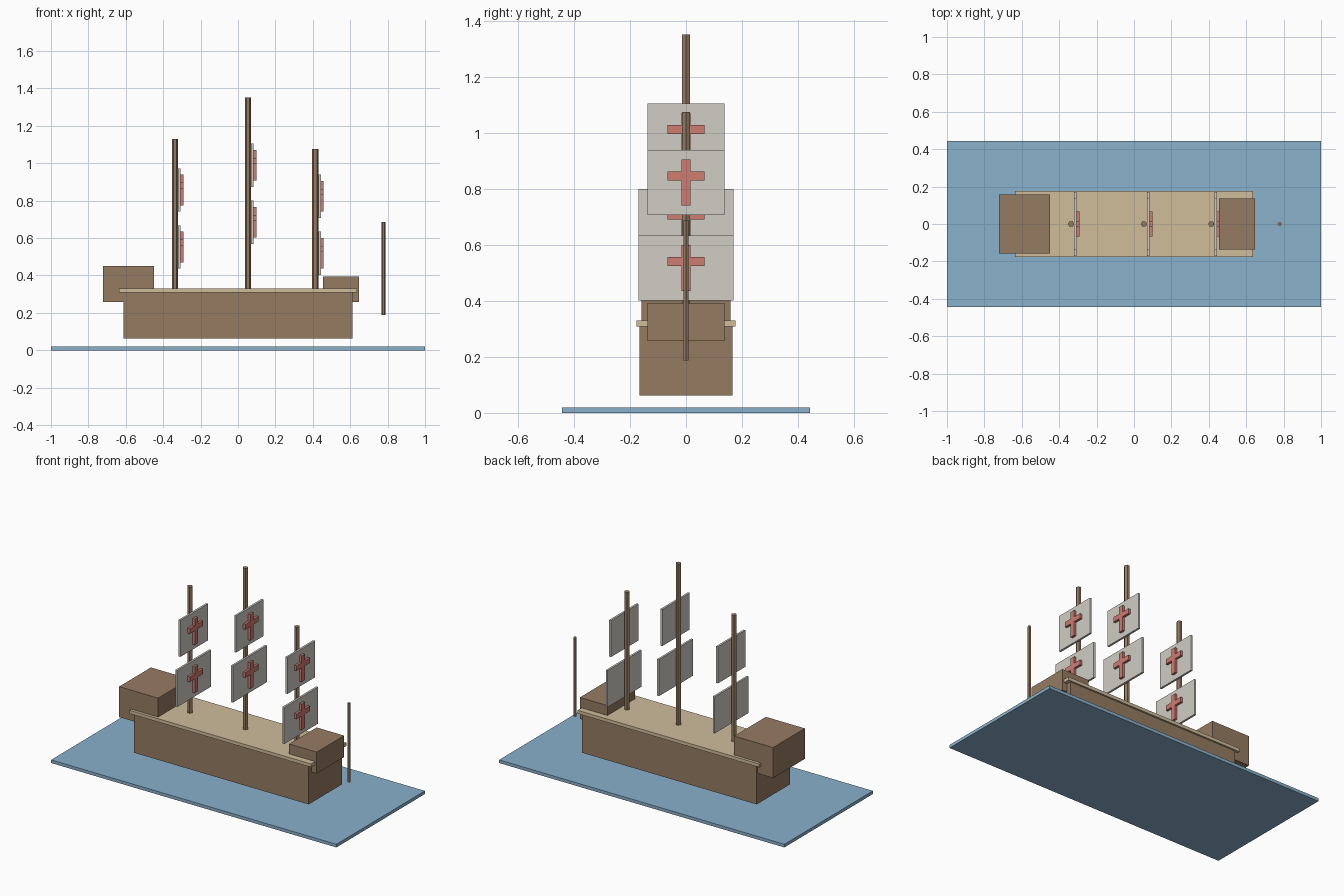
import bpy
import bmesh
from math import cos, sin, pi
from mathutils import Matrix, Vector

old = bpy.data.objects.get("Cube")
if old:
    bpy.data.objects.remove(old, do_unlink=True)


def material(name, rgb):
    mat = bpy.data.materials.new(name)
    mat.use_nodes = True
    colour = (*rgb, 1)
    mat.diffuse_color = colour
    mat.node_tree.nodes["Principled BSDF"].inputs["Base Color"].default_value = colour
    return mat


WOOD = material("brown wood", (0.30, 0.20, 0.12))
DECK = material("pale deck wood", (0.63, 0.51, 0.33))
CLOTH = material("off-white cloth", (0.63, 0.61, 0.56))
RED = material("faded red", (0.61, 0.20, 0.165))
WATER = material("water blue", (0.25, 0.44, 0.60))


def finish(name, bm, mat):
    bmesh.ops.recalc_face_normals(bm, faces=bm.faces)
    mesh = bpy.data.meshes.new(name)
    bm.to_mesh(mesh)
    bm.free()
    mesh.materials.append(mat)
    obj = bpy.data.objects.new(name, mesh)
    bpy.context.collection.objects.link(obj)


def box(name, x, half_y, z, mat):
    """Box spanning x and z ranges, symmetric in y."""
    bm = bmesh.new()
    centre = Vector((sum(x) / 2, 0, sum(z) / 2))
    size = Vector((x[1] - x[0], 2 * half_y, z[1] - z[0]))
    bmesh.ops.create_cube(bm, size=1)
    bmesh.ops.transform(bm, verts=bm.verts,
                        matrix=Matrix.Translation(centre) @ Matrix.Diagonal(size).to_4x4())
    finish(name, bm, mat)


def prism(name, outline, direction, mat):
    """Flat outline extruded along a direction."""
    bm = bmesh.new()
    face = bm.faces.new([bm.verts.new(p) for p in outline])
    new = bmesh.ops.extrude_face_region(bm, geom=[face], use_keep_orig=True)["geom"]
    moved = [g for g in new if isinstance(g, bmesh.types.BMVert)]
    bmesh.ops.translate(bm, vec=direction, verts=moved)
    finish(name, bm, mat)


def pole(name, x, radius, z):
    """Upright six-sided pole with corners along x."""
    ring = [(x + radius * cos(i * pi / 3), radius * sin(i * pi / 3), z[0]) for i in range(6)]
    prism(name, ring, (0, 0, z[1] - z[0]), WOOD)


def cross(name, x, z):
    """Raised cross on the front of a sail."""
    arm, w, half, lo, hi = 0.066, 0.016, 0.082, 0.007, 0.039
    side = [(w, -half), (w, lo), (arm, lo), (arm, hi), (w, hi), (w, half)]
    outline = side + [(-y, h) for y, h in reversed(side)]
    prism(name, [(x, y, z + h) for y, h in outline], (0.015, 0, 0), RED)


# Sea and ship body
box("sea", (-1, 1), 0.443, (0, 0.02), WATER)
box("hull", (-0.612, 0.612), 0.166, (0.063, 0.31), WOOD)
box("deck", (-0.637, 0.636), 0.177, (0.309, 0.33), DECK)
box("stern_castle", (-0.722, -0.449), 0.159, (0.257, 0.45), WOOD)
box("bow_castle", (0.455, 0.648), 0.137, (0.257, 0.393), WOOD)
pole("bow_pole", 0.778, 0.0105, (0.188, 0.687))

# Masts, each with a wide lower sail and a narrower upper sail
for name, x, top, sail_z in (("rear", -0.337, 1.13, 0.552),
                             ("main", 0.053, 1.352, 0.684),
                             ("fore", 0.413, 1.075, 0.518)):
    pole(name + "_mast", x, 0.0165, (0.32, top))
    for level, rise, half_y in (("lower", 0, 0.17), ("upper", 0.305, 0.1375)):
        z = sail_z + rise
        box(f"{name}_{level}_sail", (x + 0.017, x + 0.03), half_y, (z - 0.116, z + 0.116), CLOTH)
        cross(f"{name}_{level}_cross", x + 0.03, z)
